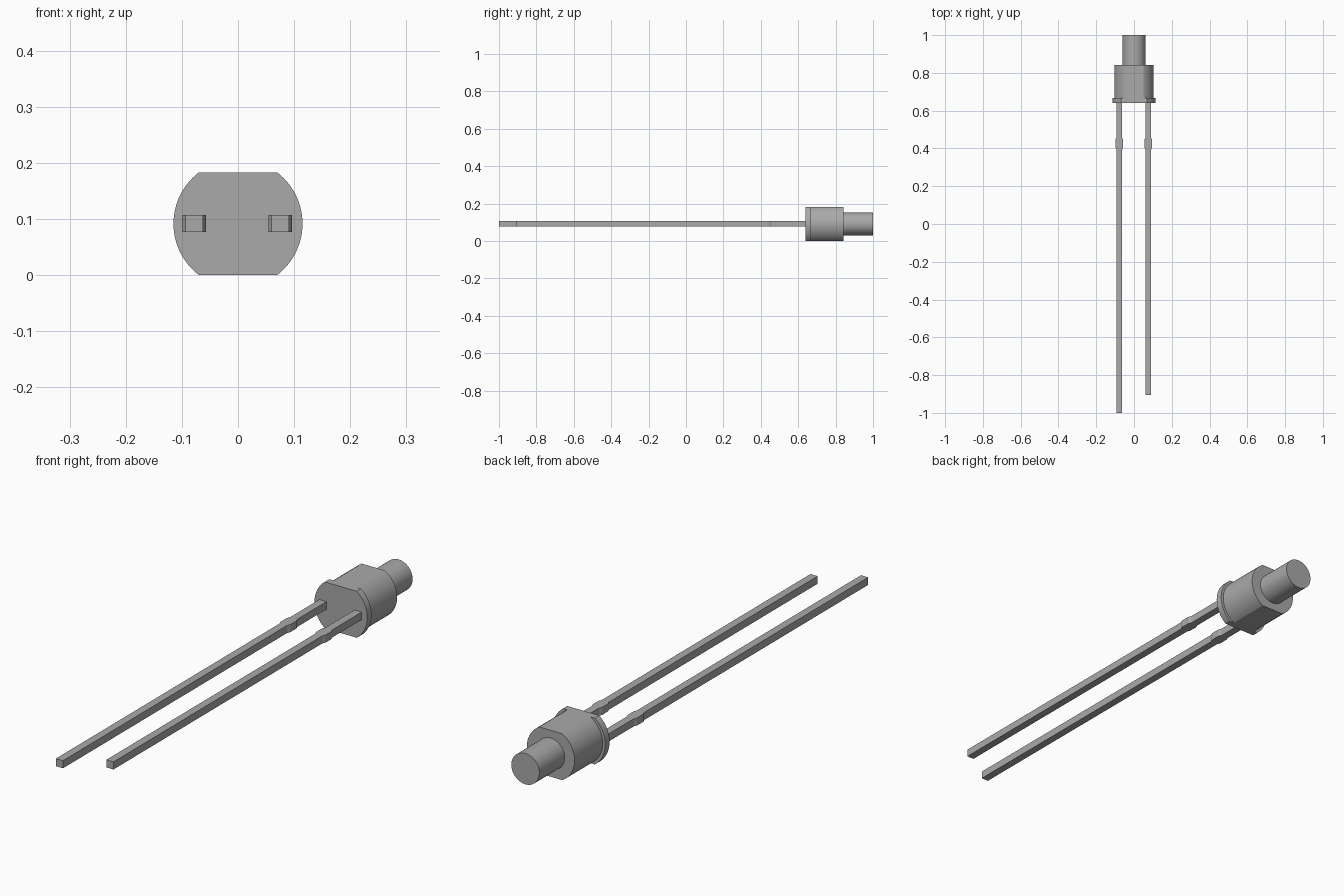
import bpy, bmesh, math

cube = bpy.data.objects.get("Cube")
if cube:
    bpy.data.objects.remove(cube, do_unlink=True)

MID = 0.0915  # height of the axis, also half the distance between the flats

grey = bpy.data.materials.new("plain grey")
grey.use_nodes = True
colour = (0.4, 0.4, 0.4, 1)
grey.diffuse_color = colour
grey.node_tree.nodes["Principled BSDF"].inputs["Base Color"].default_value = colour


def prism(name, outline, start, end, axis, smooth=False):
    """Extrude a closed 2D outline along y (x, z outline) or z (x, y outline)."""
    bm = bmesh.new()
    place = (lambda a, b: (a, start, b)) if axis == "y" else (lambda a, b: (a, b, start))
    face = bm.faces.new([bm.verts.new(place(a, b)) for a, b in outline])
    moved = bmesh.ops.extrude_face_region(bm, geom=[face])["geom"]
    length = end - start
    shift = (0, length, 0) if axis == "y" else (0, 0, length)
    bmesh.ops.translate(bm, vec=shift, verts=[v for v in moved if isinstance(v, bmesh.types.BMVert)])
    bmesh.ops.recalc_face_normals(bm, faces=bm.faces)
    mesh = bpy.data.meshes.new(name)
    bm.to_mesh(mesh)
    bm.free()
    mesh.materials.append(grey)
    obj = bpy.data.objects.new(name, mesh)
    bpy.context.collection.objects.link(obj)
    if smooth:
        bpy.ops.object.select_all(action="DESELECT")
        obj.select_set(True)
        bpy.context.view_layer.objects.active = obj
        bpy.ops.object.shade_smooth_by_angle(angle=math.radians(25))
    return obj


def circle(radius, count=64):
    turn = 2 * math.pi / count
    return [(radius * math.cos(i * turn), MID + radius * math.sin(i * turn)) for i in range(count)]


def flat_sided(radius, steps=28):
    """Circle with its top and bottom cut off at the flats."""
    limit = math.asin(MID / radius)
    arc = [-limit + 2 * limit * i / steps for i in range(steps + 1)]
    angles = arc + [a + math.pi for a in arc]
    return [(radius * math.cos(a), MID + radius * math.sin(a)) for a in angles]


# Housing: flange, body and round lens
prism("flange", flat_sided(0.115), 0.64, 0.667, "y", True)
prism("body", flat_sided(0.104), 0.667, 0.842, "y", True)
prism("lens", circle(0.061), 0.842, 1.0, "y", True)


# Leads: square wires with a small tapered stop near the housing
def lead(name, x, tip):
    half, wide = 0.0155, 0.021
    side = [(half, tip), (half, 0.395), (wide, 0.407), (wide, 0.445), (half, 0.457), (half, 0.64)]
    outline = [(x + w, y) for w, y in side] + [(x - w, y) for w, y in reversed(side)]
    prism(name, outline, 0.077, 0.107, "z")


lead("right_long_lead", -0.078, -1.0)
lead("left_short_lead", 0.0755, -0.905)
